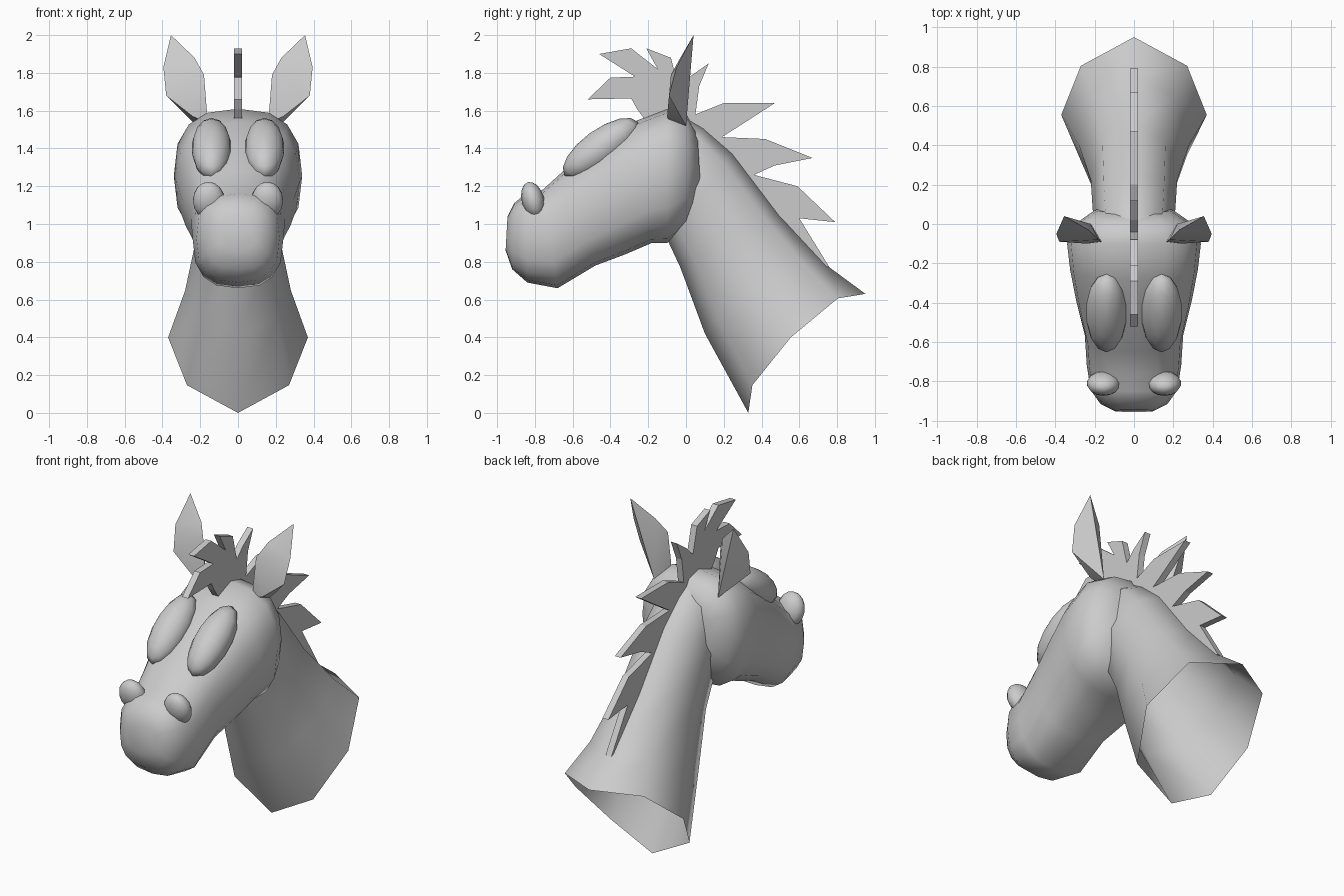
import bpy, bmesh, math
from mathutils import Vector, Matrix

cube = bpy.data.objects.get("Cube")
if cube:
    bpy.data.objects.remove(cube)

GREY = (0.6, 0.6, 0.6, 1)
mat = bpy.data.materials.new("plain grey")
mat.use_nodes = True
mat.diffuse_color = GREY
mat.node_tree.nodes["Principled BSDF"].inputs["Base Color"].default_value = GREY


def finish(bm, name, angle=None):
    bmesh.ops.recalc_face_normals(bm, faces=bm.faces)
    me = bpy.data.meshes.new(name)
    bm.to_mesh(me)
    bm.free()
    ob = bpy.data.objects.new(name, me)
    bpy.context.collection.objects.link(ob)
    me.materials.append(mat)
    if angle:
        bpy.ops.object.select_all(action='DESELECT')
        ob.select_set(True)
        bpy.context.view_layer.objects.active = ob
        bpy.ops.object.shade_smooth_by_angle(angle=math.radians(angle))
    return ob


def loft(name, rings, sides, power, caps, angle):
    """Skin superellipse rings; each is (low y, low z, high y, high z, half width, sag)."""
    bm = bmesh.new()
    loops = []
    for y0, z0, y1, z1, w, sag in rings:
        lo, hi = Vector((0, y0, z0)), Vector((0, y1, z1))
        d = (hi - lo).normalized()
        side = Vector((0, -d.z, d.y))
        loop = []
        for i in range(sides):
            a = math.tau * i / sides
            s, c = math.sin(a), math.cos(a)
            x = math.copysign(abs(s) ** (2 / power), s)
            t = math.copysign(abs(c) ** (2 / power), c)
            p = (lo + hi) / 2 - (hi - lo) * t / 2 + side * sag * abs(x)
            loop.append(bm.verts.new((x * w, p.y, p.z)))
        loops.append(loop)
    for a, b in zip(loops, loops[1:]):
        for i in range(sides):
            j = (i + 1) % sides
            bm.faces.new((a[i], a[j], b[j], b[i]))
    if caps:
        bm.faces.new(loops[0])
        bm.faces.new(loops[-1])
    return finish(bm, name, angle)


# Neck: open flared tube
loft("neck", [
    (.33, .00, .95, .63, .37, .12),
    (.10, .42, .76, .77, .28, .06),
    (-.03, .77, .50, 1.05, .22, .02),
    (-.10, .92, .25, 1.38, .21, 0),
    (-.15, 1.10, .10, 1.51, .20, 0),
    (-.20, 1.25, -.02, 1.58, .15, 0)], 8, 2.2, False, 80)

# Head: muzzle to poll
loft("head", [
    (-.955, .86, -.945, 1.04, .10, 0),
    (-.92, .76, -.91, 1.11, .17, 0),
    (-.84, .69, -.85, 1.16, .22, 0),
    (-.68, .66, -.76, 1.18, .24, 0),
    (-.48, .78, -.65, 1.28, .25, 0),
    (-.32, .84, -.45, 1.42, .295, 0),
    (-.18, .90, -.28, 1.54, .325, 0),
    (-.10, .90, -.10, 1.61, .34, 0),
    (.00, .98, .00, 1.585, .30, 0),
    (.08, 1.15, .06, 1.48, .20, 0)], 16, 2.6, True, 60)


def bump(name, x, y, z, size, tilt):
    """Ellipsoid swelling tilted about the x axis."""
    bm = bmesh.new()
    bmesh.ops.create_uvsphere(bm, u_segments=14, v_segments=8, radius=1)
    m = (Matrix.Translation((x, y, z)) @ Matrix.Rotation(math.radians(tilt), 4, 'X')
         @ Matrix.Diagonal((*size, 1)))
    bmesh.ops.transform(bm, matrix=m, verts=bm.verts)
    finish(bm, name, 60)


# Ear: folded leaf with a ridge down its back
EAR = [(.17, -.09, 1.54), (.24, -.10, 1.57), (.38, -.09, 1.68), (.395, -.05, 1.83),
       (.355, .04, 2.0), (.23, -.03, 1.88), (.18, -.08, 1.79), (.165, -.09, 1.60),
       (.22, 0, 1.52), (.28, 0, 1.75)]

for label, s in (("left", 1), ("right", -1)):
    bump(label + "_eye", s * .14, -.45, 1.40, (.105, .24, .10), 36)
    bump(label + "_nostril", s * .155, -.81, 1.125, (.085, .06, .10), 15)
    bm = bmesh.new()
    verts = [bm.verts.new((s * x, y, z)) for x, y, z in EAR]
    bmesh.ops.convex_hull(bm, input=verts)
    finish(bm, label + "_ear", 30)

# Mane: one jagged plate from forelock to the base of the neck
MANE = [(-.26, 1.61), (-.29, 1.665), (-.52, 1.66), (-.40, 1.775), (-.27, 1.78),
        (-.46, 1.90), (-.29, 1.93), (-.15, 1.82), (-.21, 1.93), (-.08, 1.88),
        (-.04, 1.72), (.02, 1.78), (.12, 1.85), (.07, 1.73), (.05, 1.58),
        (.20, 1.64), (.47, 1.64), (.30, 1.53), (.19, 1.46), (.42, 1.45),
        (.67, 1.35), (.47, 1.31), (.36, 1.26), (.59, 1.20), (.79, 1.01),
        (.60, 1.03), (.76, .77), (.68, .80), (.45, 1.03), (.20, 1.38),
        (0, 1.53), (-.2, 1.53)]
HALF = .02
bm = bmesh.new()
face = bm.faces.new([bm.verts.new((-HALF, y, z)) for y, z in MANE])
grown = bmesh.ops.extrude_face_region(bm, geom=[face])
bmesh.ops.translate(bm, vec=(2 * HALF, 0, 0),
                    verts=[v for v in grown["geom"] if isinstance(v, bmesh.types.BMVert)])
finish(bm, "mane")
